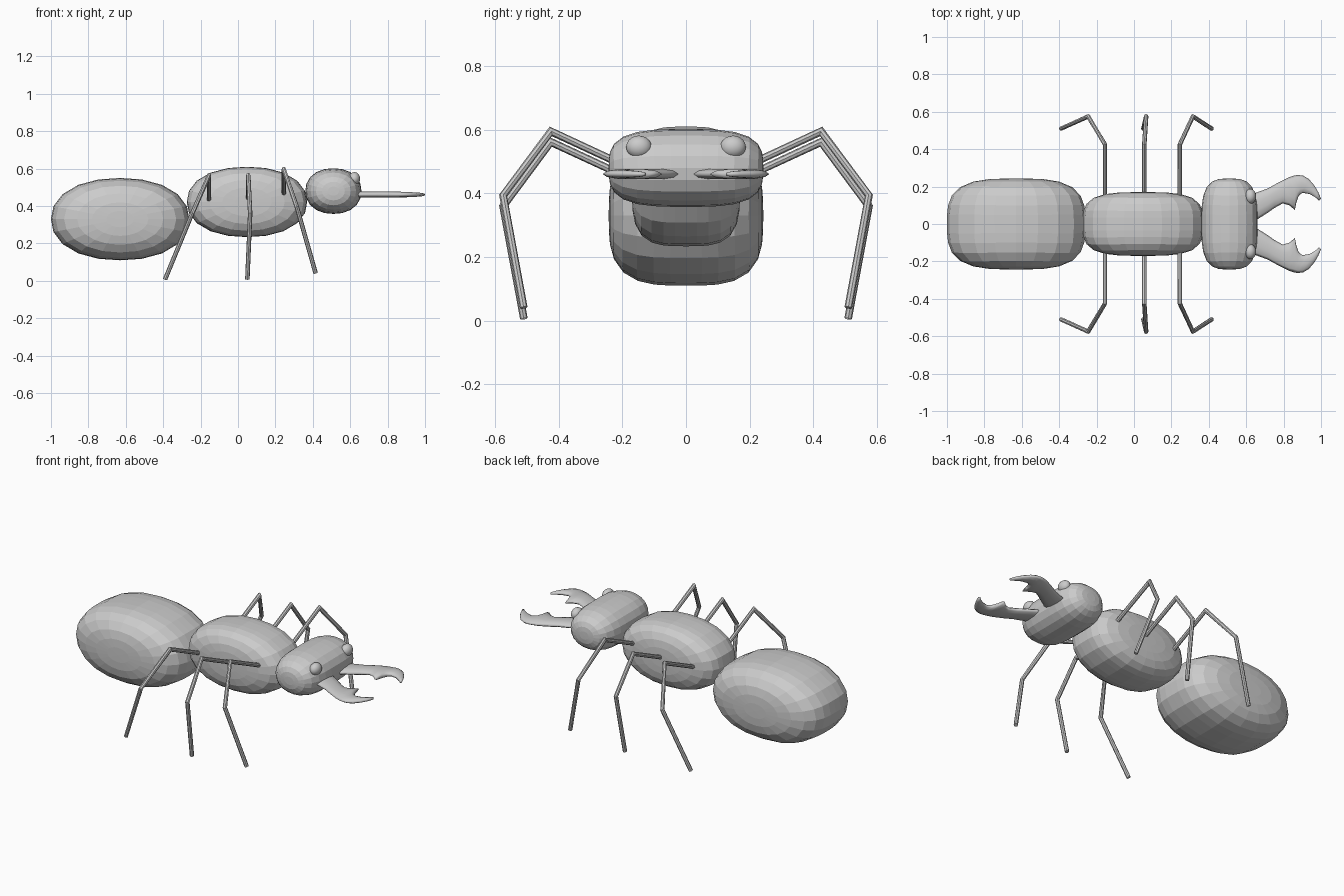
import bpy, bmesh
from math import cos, sin, pi
from mathutils import Vector

if "Cube" in bpy.data.objects:
    bpy.data.objects.remove(bpy.data.objects["Cube"])


def finish(bm, name, smooth=False):
    bmesh.ops.recalc_face_normals(bm, faces=bm.faces)
    me = bpy.data.meshes.new(name)
    bm.to_mesh(me)
    bm.free()
    for p in me.polygons:
        p.use_smooth = smooth
    ob = bpy.data.objects.new(name, me)
    bpy.context.collection.objects.link(ob)
    return ob


def body_part(name, centre, half, p, q, segs=20, rings=16, smooth=False):
    """Squared-off ellipsoid: exponent p in the x-z outline, q across the width."""
    bm = bmesh.new()
    bmesh.ops.create_uvsphere(bm, u_segments=segs, v_segments=rings, radius=1)
    for v in bm.verts:
        x, y, z = v.co.x, v.co.z, -v.co.y          # poles point sideways
        r = (abs(x) ** p + abs(z) ** p) ** (1 / p)
        k = (r ** q + abs(y) ** q) ** (-1 / q)
        v.co = Vector(centre) + Vector((x * half[0], y * half[1], z * half[2])) * k
    return finish(bm, name, smooth)


def loft(name, rings, smooth=False):
    bm = bmesh.new()
    rows = [[bm.verts.new(c) for c in ring] for ring in rings]
    n = len(rows[0])
    for a, b in zip(rows, rows[1:]):
        for i in range(n):
            bm.faces.new((a[i], a[(i + 1) % n], b[(i + 1) % n], b[i]))
    bm.faces.new(rows[0])
    bm.faces.new(rows[-1])
    return finish(bm, name, smooth)


def leg(name, pts, radius=0.012, sides=8):
    """Tube of three straight segments with mitred joints."""
    pts = [Vector(p) for p in pts]
    rings = []
    for i, p in enumerate(pts):
        d0 = (p - pts[i - 1]).normalized() if i else None
        d1 = (pts[i + 1] - p).normalized() if i < len(pts) - 1 else None
        d = ((d0 or d1) + (d1 or d0)).normalized()
        u = Vector((1, 0, 0))
        u = (u - d * u.dot(d)).normalized()
        w = d.cross(u)
        stretch = 1 / max(0.5, d.dot(d1 or d0))
        rings.append([p + radius * (u * cos(2 * pi * k / sides)
                                    + w * stretch * sin(2 * pi * k / sides))
                      for k in range(sides)])
    return loft(name, rings)


# Body
body_part("abdomen", (-0.63, 0, 0.33), (0.37, 0.243, 0.22), 2.2, 3.3)
body_part("thorax", (0.048, 0, 0.422), (0.322, 0.17, 0.188), 2.2, 3.5)
body_part("head", (0.51, 0, 0.48), (0.15, 0.243, 0.122), 2.2, 3.3)

# Mandible sections: outer x, y and inner x, y, half thickness
JAW = [
    (0.60, 0.150, 0.60, 0.015, 0.017),
    (0.66, 0.170, 0.66, 0.025, 0.017),
    (0.715, 0.19, 0.715, 0.06, 0.017),
    (0.76, 0.215, 0.75, 0.085, 0.017),
    (0.80, 0.235, 0.795, 0.11, 0.017),
    (0.83, 0.250, 0.83, 0.100, 0.017),
    (0.86, 0.260, 0.86, 0.075, 0.017),
    (0.88, 0.262, 0.868, 0.115, 0.016),
    (0.905, 0.258, 0.88, 0.15, 0.015),
    (0.935, 0.24, 0.90, 0.167, 0.014),
    (0.965, 0.205, 0.94, 0.16, 0.012),
    (0.985, 0.17, 0.97, 0.142, 0.010),
    (1.00, 0.135, 0.99, 0.125, 0.006),
]

# Legs: x at hip and knee, x at ankle, x at foot, height offset
LEGS = {
    "back": (-0.155, -0.245, -0.39, 0.0),
    "middle": (0.055, 0.065, 0.05, 0.0),
    "front": (0.245, 0.315, 0.415, 0.033),
}

for side, s in (("left", 1), ("right", -1)):
    for pos, (x0, x1, x2, dz) in LEGS.items():
        leg(f"{pos}_leg_{side}", [
            (x0, s * 0.14, 0.43 + dz), (x0, s * 0.425, 0.562 + dz),
            (x1, s * 0.575, 0.36 + dz), (x2, s * 0.51, 0.008 + dz)])

    body_part(f"eye_{side}", (0.622, s * 0.148, 0.546), (0.031, 0.04, 0.036),
              2, 2, 16, 10, True)

    rings = []
    for ox, oy, ix, iy, h in JAW:
        o, i = Vector((ox, s * oy, 0.461)), Vector((ix, s * iy, 0.461))
        mid, half = (o + i) / 2, (o - i) / 2
        rings.append([mid + half * cos(k * pi / 5) + Vector((0, 0, h * sin(k * pi / 5)))
                      for k in range(10)])
    loft(f"mandible_{side}", rings, True)
